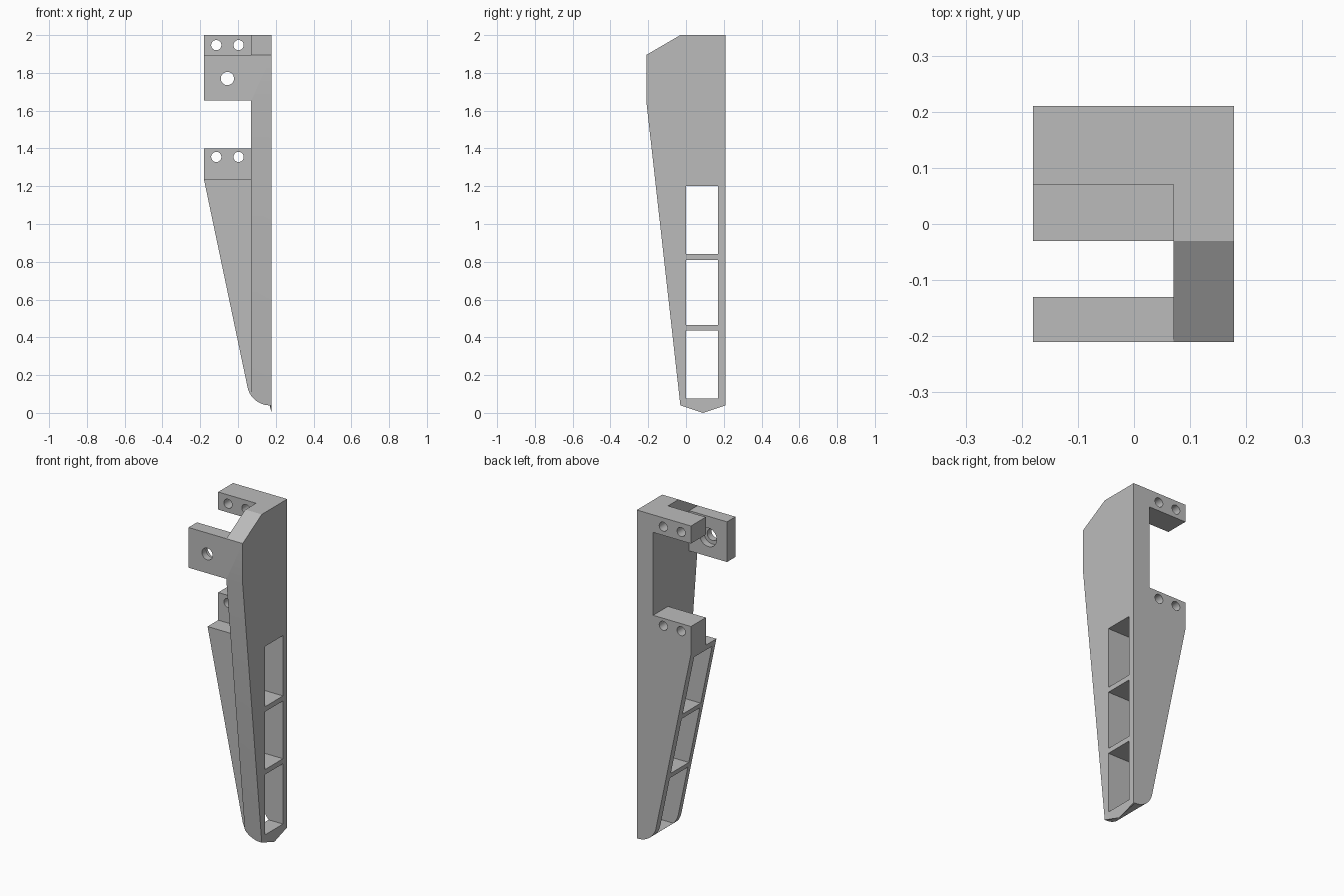
import bpy, bmesh, math

cube = bpy.data.objects.get("Cube")
if cube:
    bpy.data.objects.remove(cube, do_unlink=True)

grey = bpy.data.materials.new("plain_grey")
grey.use_nodes = True
COLOUR = (0.5, 0.5, 0.5, 1)
grey.diffuse_color = COLOUR
grey.node_tree.nodes["Principled BSDF"].inputs["Base Color"].default_value = COLOUR


def prism(name, profile, axis, lo, hi):
    """Extrude a profile, (y, z) along x or (x, z) along y."""
    place = (lambda p, d: (d, *p)) if axis == "x" else (lambda p, d: (p[0], d, p[1]))
    bm = bmesh.new()
    face = bm.faces.new([bm.verts.new(place(p, lo)) for p in profile])
    grown = bmesh.ops.extrude_face_region(bm, geom=[face])["geom"]
    for v in grown:
        if isinstance(v, bmesh.types.BMVert):
            v.co["xyz".index(axis)] = hi
    bmesh.ops.recalc_face_normals(bm, faces=bm.faces)
    mesh = bpy.data.meshes.new(name)
    bm.to_mesh(mesh)
    bm.free()
    mesh.materials.append(grey)
    obj = bpy.data.objects.new(name, mesh)
    bpy.context.collection.objects.link(obj)
    return obj


def rect(a0, a1, z0, z1):
    return [(a0, z0), (a1, z0), (a1, z1), (a0, z1)]


def circle(x, z, r, n=32):
    return [(x + r * math.cos(math.tau * i / n), z + r * math.sin(math.tau * i / n)) for i in range(n)]


def combine(target, other, operation):
    mod = target.modifiers.new(operation.lower(), "BOOLEAN")
    mod.operation, mod.solver, mod.object = operation, "EXACT", other
    bpy.context.view_layer.objects.active = target
    bpy.ops.object.modifier_apply(modifier=mod.name)
    bpy.data.objects.remove(other, do_unlink=True)


LEFT, INNER, RIGHT = -0.18, 0.07, 0.178
FRONT, MID, STEP, BACK = -0.21, -0.03, 0.07, 0.21

# Rounded toe shared by plate and flange
toe = []
for i in range(17):
    a = math.radians(192 + 78 * i / 16)
    toe.append((0.168 + 0.12 * math.cos(a), 0.16 + 0.12 * math.sin(a)))

# Tall side plate, trimmed by the toe
bracket = prism("bracket", [(FRONT, 1.65), (FRONT, 1.895), (MID, 2), (BACK, 2),
                            (BACK, 0.04), (0.09, 0), (MID, 0.04)], "x", INNER, RIGHT)
trim = prism("toe_trim", [(-0.1, 0.135)] + toe + [(RIGHT, 0), (RIGHT, -0.1), (-0.1, -0.1)],
             "y", -0.5, 0.5)
combine(bracket, trim, "DIFFERENCE")

# Tapering rear flange, ending where the toe meets the plate
inner_toe = [p for p in toe if p[0] < INNER]
nxt = toe[len(inner_toe)]
last = inner_toe[-1]
t = (INNER - last[0]) / (nxt[0] - last[0])
joint = (INNER, last[1] + t * (nxt[1] - last[1]))
flange = prism("flange", [(LEFT, 1.235)] + inner_toe + [joint, (INNER, 1.235)], "y", MID, BACK)
combine(bracket, flange, "UNION")

# Mounting blocks at the back and the tab at the front
for name, z0, z1, y0, y1 in (("lower_block", 1.235, 1.4, STEP, BACK),
                             ("upper_block", 1.895, 2, STEP, BACK),
                             ("front_tab", 1.655, 1.895, FRONT, -0.13)):
    combine(bracket, prism(name, rect(LEFT, INNER, z0, z1), "y", y0, y1), "UNION")

# Three window openings through plate and flange
for z0, z1 in ((0.075, 0.435), (0.465, 0.81), (0.84, 1.2)):
    combine(bracket, prism("window_cut", rect(0, 0.17, z0, z1), "x", -0.5, 0.5), "DIFFERENCE")

# Screw holes in the blocks
for x in (-0.115, 0.003):
    for z in (1.355, 1.947):
        combine(bracket, prism("screw_cut", circle(x, z, 0.027), "y", 0, 0.5), "DIFFERENCE")

# Tab hole with a wider recess behind
combine(bracket, prism("tab_cut", circle(-0.056, 1.77, 0.035), "y", -0.5, -0.1), "DIFFERENCE")
combine(bracket, prism("recess_cut", circle(-0.056, 1.77, 0.056), "y", -0.17, -0.1), "DIFFERENCE")

bpy.ops.object.select_all(action="DESELECT")
bracket.select_set(True)
bpy.context.view_layer.objects.active = bracket
bpy.ops.object.shade_smooth_by_angle(angle=math.radians(30))
